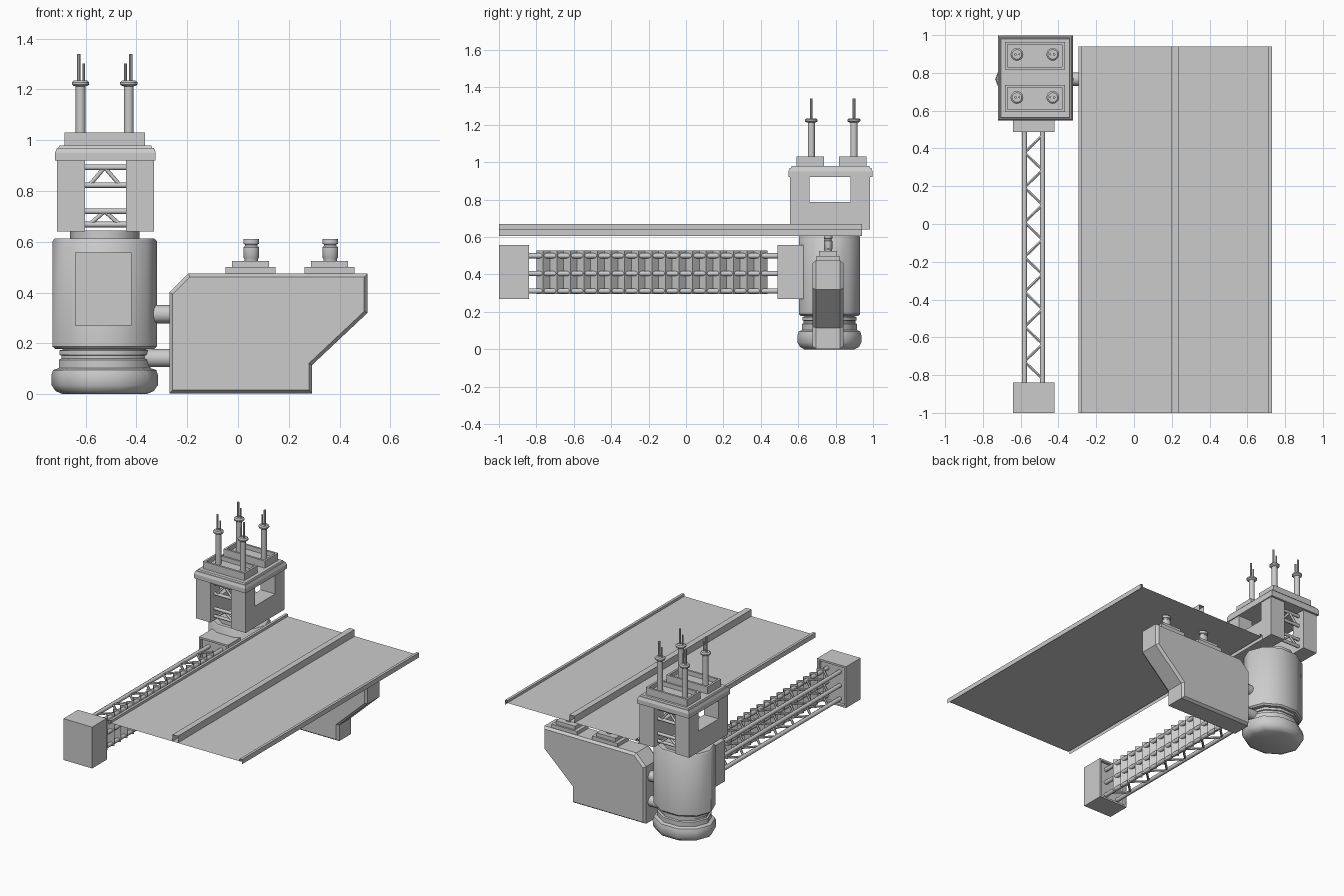
import bpy, bmesh, math
from mathutils import Vector, Matrix

if "Cube" in bpy.data.objects:
    bpy.data.objects.remove(bpy.data.objects["Cube"])

CX, CY = -0.525, 0.767          # tower axis


def finish(name, bm, smooth=None, bevel=0):
    bmesh.ops.recalc_face_normals(bm, faces=bm.faces[:])
    me = bpy.data.meshes.new(name)
    bm.to_mesh(me)
    bm.free()
    ob = bpy.data.objects.new(name, me)
    bpy.context.collection.objects.link(ob)
    if bevel:
        m = ob.modifiers.new("bevel", 'BEVEL')
        m.width, m.segments = bevel, 1
    if smooth:
        bpy.ops.object.select_all(action='DESELECT')
        ob.select_set(True)
        bpy.context.view_layer.objects.active = ob
        bpy.ops.object.shade_smooth_by_angle(angle=math.radians(smooth))
    return ob


def box(name, lo, hi, recess=None, rim=0.02, depth=0.03, bevel=0):
    """Box between corners; optional recessed face pointing along `recess`."""
    bm = bmesh.new()
    bmesh.ops.create_cube(bm, size=1)
    lo, hi = Vector(lo), Vector(hi)
    for v in bm.verts:
        v.co = Vector([(a + b) / 2 + c * (b - a) for a, b, c in zip(lo, hi, v.co)])
    bm.normal_update()
    if recess:
        f = [f for f in bm.faces if f.normal.dot(Vector(recess)) > 0.9]
        bmesh.ops.inset_region(bm, faces=f, thickness=rim)
        bmesh.ops.inset_region(bm, faces=f, thickness=0.0005, depth=-depth)
    return finish(name, bm, bevel=bevel)


def loft(name, rings, smooth=None):
    """Skin closed rings of 3D points, capped at both ends."""
    bm = bmesh.new()
    vs = [[bm.verts.new(p) for p in r] for r in rings]
    n = len(vs[0])
    for a, b in zip(vs, vs[1:]):
        for i in range(n):
            j = (i + 1) % n
            bm.faces.new((a[i], a[j], b[j], b[i]))
    bm.faces.new(vs[0])
    bm.faces.new(vs[-1])
    return finish(name, bm, smooth)


def turned(name, x, y, levels, sides, ratio=1.0, smooth=40):
    """Upright turned part: levels are (z, radius)."""
    ang = [2 * math.pi * i / sides for i in range(sides)]
    return loft(name, [[(x + r * math.cos(a), y + r * ratio * math.sin(a), z)
                        for a in ang] for z, r in levels], smooth)


def tubes(name, segs, r, sides=8):
    """Straight round bars joined in one object."""
    bm = bmesh.new()
    for a, b in segs:
        a, b = Vector(a), Vector(b)
        d = b - a
        m = Matrix.Translation((a + b) / 2) @ d.to_track_quat('Z', 'Y').to_matrix().to_4x4()
        bmesh.ops.create_cone(bm, cap_ends=True, segments=sides, radius1=r, radius2=r,
                              depth=d.length, matrix=m)
    return finish(name, bm, 50)


def sheet(name, profile, direction):
    """Open profile swept along a direction."""
    bm = bmesh.new()
    d = Vector(direction)
    rows = [(bm.verts.new(p), bm.verts.new(Vector(p) + d)) for p in profile]
    for a, b in zip(rows, rows[1:]):
        bm.faces.new((a[0], b[0], b[1], a[1]))
    return finish(name, bm)


# Tower drum and rounded foot
R = 0.83
turned("tower_foot", CX, CY, [(0, 0.165), (0.012, 0.193), (0.035, 0.209), (0.075, 0.21),
                              (0.095, 0.203), (0.103, 0.18), (0.135, 0.18), (0.14, 0.17),
                              (0.152, 0.17), (0.155, 0.178), (0.172, 0.178), (0.176, 0.165),
                              (0.185, 0.165)], 10, R * 1.03)
turned("tower_drum", CX, CY, [(0.178, 0.195), (0.188, 0.206), (0.602, 0.206), (0.612, 0.197)], 10, R)
turned("tower_neck", CX, CY, [(0.6, 0.137), (0.645, 0.137)], 10, 1.0)

# Head: two U-shaped cheeks, ladder bars between, cap on top
U = [(0.557, 0.64), (0.983, 0.64), (0.983, 0.925), (0.88, 0.925),
     (0.88, 0.787), (0.66, 0.787), (0.66, 0.925), (0.557, 0.925)]
for side, (x0, x1) in {"left": (-0.713, -0.602), "right": (-0.442, -0.331)}.items():
    loft("head_cheek_" + side, [[(x, y, z) for y, z in U] for x in (x0, x1)])
bars, braces = [], []
for y in (0.605, 0.935):
    for z0, z1 in ((0.823, 0.893), (0.668, 0.72)):
        bars += [((-0.61, y, z), (-0.435, y, z)) for z in (z0, z1)]
        braces += [((x, y, z0), (CX, y, z1)) for x in (-0.585, -0.465)]
tubes("head_bars", bars, 0.011)
tubes("head_braces", braces, 0.008)


def rect(x0, x1, y0, y1, z, d=0):
    return [(x0 + d, y0 + d, z), (x1 - d, y0 + d, z), (x1 - d, y1 - d, z), (x0 + d, y1 - d, z)]


loft("head_cap", [rect(-0.721, -0.324, 0.547, 0.998, z, d) for z, d in
                  ((0.92, 0), (0.95, 0), (0.97, 0.008), (0.97, 0.014), (0.98, 0.018))])

# Trays with antenna masts
for n, (y0, y1, ym) in enumerate(((0.592, 0.737, 0.67), (0.818, 0.964, 0.898))):
    box(f"mast_tray_{n}", (-0.683, y0, 0.975), (-0.366, y1, 1.03), (0, 0, 1), 0.02, 0.03)
    for s in (-1, 1):
        x = CX + 0.095 * s
        turned(f"mast_{n}_{s}", x, ym, [(0.99, 0.019), (1.212, 0.019), (1.215, 0.029),
                                        (1.22, 0.034), (1.228, 0.034), (1.235, 0.026)], 12)
        turned(f"mast_pin_tall_{n}_{s}", x + 0.007 * s, ym, [(1.23, 0.007), (1.34, 0.007)], 8)
        turned(f"mast_pin_short_{n}_{s}", x - 0.013 * s, ym, [(1.23, 0.005), (1.302, 0.005)], 8)

# Bracket slab with chamfered rim, and the same outline inset
OUT = [(-0.27, 0.003), (0.292, 0.003), (0.292, 0.115), (0.51, 0.32), (0.51, 0.475),
       (-0.195, 0.475), (-0.27, 0.4)]
INN = [(-0.257, 0.016), (0.279, 0.016), (0.279, 0.121), (0.497, 0.326), (0.497, 0.462),
       (-0.19, 0.462), (-0.257, 0.395)]
loft("bracket_slab", [[(x, y, z) for x, z in p] for p, y in
                      ((INN, 0.677), (OUT, 0.695), (OUT, 0.823), (INN, 0.841))])
tubes("bracket_pipes", [((-0.34, 0.767, 0.315), (-0.26, 0.767, 0.315)),
                        ((-0.37, 0.767, 0.142), (-0.26, 0.767, 0.142))], 0.036, 12)

# Pads and insulators that carry the track
for n, x in enumerate((0.049, 0.36)):
    box(f"pad_lower_{n}", (x - 0.098, 0.697, 0.47), (x + 0.098, 0.821, 0.5))
    box(f"pad_upper_{n}", (x - 0.073, 0.71, 0.5), (x + 0.073, 0.808, 0.525))
    turned(f"insulator_{n}", x + 0.003, 0.76,
           [(0.52, 0.027), (0.534, 0.027), (0.538, 0.031), (0.578, 0.031), (0.583, 0.025),
            (0.59, 0.025), (0.592, 0.031), (0.61, 0.031)], 12, 0.75)

# Track: thin deck, low side lips, centre ridge
L = (0, 1.94, 0)
sheet("track_deck", [(x, -1, 0.623) for x in (-0.285, 0.725)], L)
sheet("track_ridge", [(x, -1, z) for x, z in
                      ((0.197, 0.623), (0.197, 0.67), (0.238, 0.67), (0.238, 0.623))], L)
for name, a, b in (("track_lip_left", -0.294, -0.276), ("track_lip_right", 0.731, 0.713)):
    sheet(name, [(x, -1, z) for x, z in ((a, 0.607), (a, 0.64), (b, 0.64), (b, 0.623))], L)

# Boom: end boxes, six rails, zigzag lacing
box("boom_end_front", (-0.641, -1, 0.27), (-0.42, -0.84, 0.557), (0, 1, 0), 0.018, 0.02)
box("boom_end_rear", (-0.641, 0.488, 0.27), (-0.42, 0.637, 0.557), (0, -1, 0), 0.018, 0.02)
XL, XR = -0.58, -0.484
LEVELS = (0.5, 0.405, 0.312)
tubes("boom_rails", [((x, -0.87, z), (x, 0.52, z)) for x in (XL, XR) for z in LEVELS], 0.014)
N = 14
step = 1.29 / N
lacing = []
for z in LEVELS:
    for i in range(N):
        p, q = (XL, XR) if i % 2 else (XR, XL)
        y = -0.82 + i * step
        lacing.append(((p, y, z), (q, y + step, z)))
tubes("boom_lacing", lacing, 0.008, 6)

# Corrugated screen on the boom's right side
M = 34
sheet("boom_screen", [(-0.466 if i % 2 else -0.5, -0.8 + 1.235 * i / M, 0.296)
                      for i in range(M + 1)], (0, 0, 0.232))
